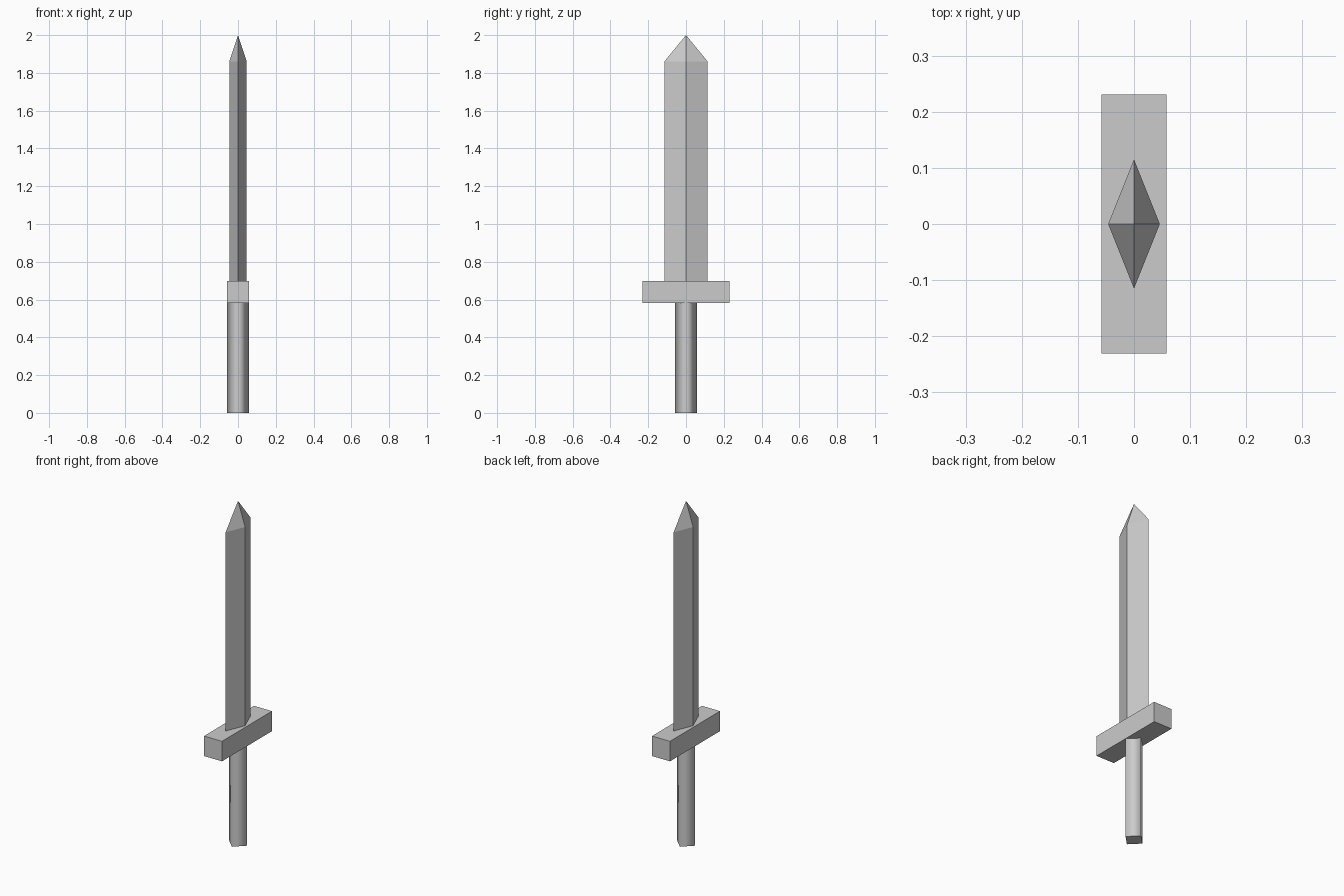
import bpy
import bmesh
from mathutils import Matrix

if "Cube" in bpy.data.objects:
    bpy.data.objects.remove(bpy.data.objects["Cube"])


def finish(name, bm):
    bmesh.ops.recalc_face_normals(bm, faces=bm.faces)
    mesh = bpy.data.meshes.new(name)
    bm.to_mesh(mesh)
    bm.free()
    obj = bpy.data.objects.new(name, mesh)
    bpy.context.collection.objects.link(obj)
    return obj


def diamond_prism(bm, rx, ry, z0, z1):
    """Extrude a diamond section upward and return its top face."""
    section = [(rx, 0), (0, ry), (-rx, 0), (0, -ry)]
    base = bm.faces.new([bm.verts.new((x, y, z0)) for x, y in section])
    ext = bmesh.ops.extrude_face_region(bm, geom=[base], use_keep_orig=True)
    verts = [g for g in ext["geom"] if isinstance(g, bmesh.types.BMVert)]
    bmesh.ops.translate(bm, verts=verts, vec=(0, 0, z1 - z0))
    return next(g for g in ext["geom"] if isinstance(g, bmesh.types.BMFace))


# Handle: four-sided grip, smooth sides and flat ends
bm = bmesh.new()
diamond_prism(bm, 0.057, 0.057, 0.0, 0.585)
bm.normal_update()
for face in bm.faces:
    face.smooth = abs(face.normal.z) < 0.5
finish("handle", bm)

# Guard: crosswise block
bm = bmesh.new()
bmesh.ops.create_cube(bm, size=1, matrix=Matrix.Translation((0, 0, 0.64))
                      @ Matrix.Diagonal((0.116, 0.462, 0.117, 1)))
finish("guard", bm)

# Blade: diamond section drawn to a point
bm = bmesh.new()
top = diamond_prism(bm, 0.046, 0.115, 0.695, 1.86)
bmesh.ops.poke(bm, faces=[top])
tip = next(v for v in bm.verts if abs(v.co.x) < 1e-5 and abs(v.co.y) < 1e-5)
tip.co.z = 2.0
finish("blade", bm)
